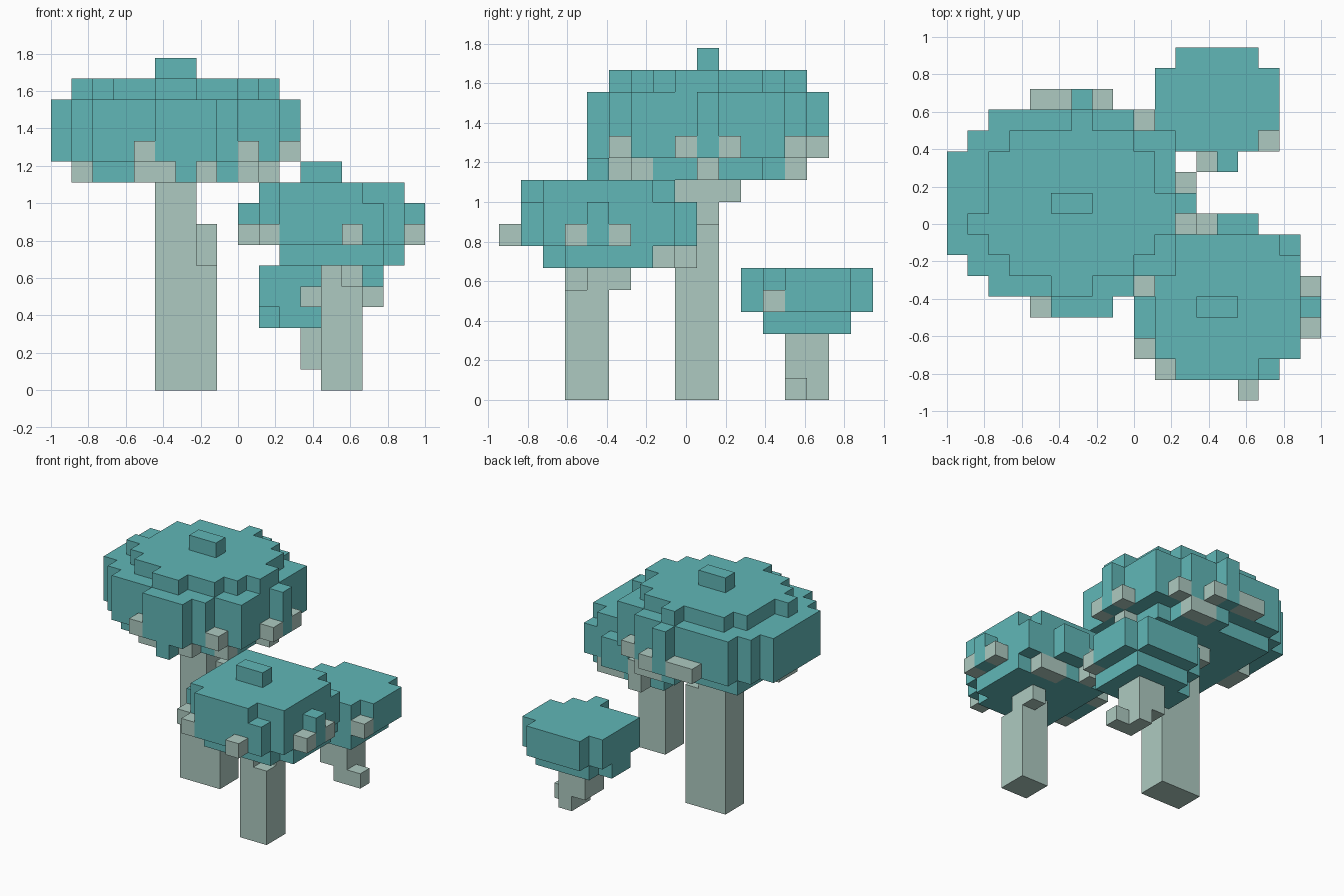
import bpy
import bmesh
from mathutils import Vector

default_cube = bpy.data.objects.get("Cube")
if default_cube:
    bpy.data.objects.remove(default_cube, do_unlink=True)

UNIT = 1 / 9                            # edge length of one block
ORIGIN = Vector((-1, -8.5 * UNIT, 0))   # corner of the block grid
owner = {}                              # grid cell -> part name
part_material = {}


def make_material(name, color):
    material = bpy.data.materials.new(name)
    material.use_nodes = True
    material.diffuse_color = color
    shader = material.node_tree.nodes["Principled BSDF"]
    shader.inputs["Base Color"].default_value = color
    shader.inputs["Roughness"].default_value = 0.9
    return material


teal = make_material("teal_cap", (0.119, 0.474, 0.474, 1))
pale = make_material("pale_stem", (0.423, 0.591, 0.533, 1))


def fill(part, material, bottom, top, *rectangles):
    """Fill grid rectangles (x start, x end, y start, y end) between two levels."""
    part_material[part] = material
    for x_start, x_end, y_start, y_end in rectangles:
        for x in range(x_start, x_end):
            for y in range(y_start, y_end):
                for z in range(bottom, top):
                    owner[x, y, z] = part


def spots(part, level, *places):
    """Place single pale blocks on one level."""
    fill(part, pale, level, level + 1, *[(x, x + 1, y, y + 1) for x, y in places])


def build(part):
    """Make one object from the exposed block faces of a part."""
    bm = bmesh.new()
    corners = {}

    def vertex(point):
        if point not in corners:
            corners[point] = bm.verts.new(ORIGIN + Vector(point) * UNIT)
        return corners[point]

    for cell in [c for c, name in owner.items() if name == part]:
        for axis in range(3):
            for side in (0, 1):
                neighbour = list(cell)
                neighbour[axis] += 2 * side - 1
                if tuple(neighbour) in owner:
                    continue
                u, v = (axis + 1) % 3, (axis + 2) % 3
                loop = []
                for du, dv in ((0, 0), (1, 0), (1, 1), (0, 1)):
                    point = list(cell)
                    point[axis] += side
                    point[u] += du
                    point[v] += dv
                    loop.append(vertex(tuple(point)))
                bm.faces.new(loop if side else loop[::-1])
    # Merge neighbouring coplanar squares into clean flat faces
    bmesh.ops.dissolve_limit(bm, angle_limit=0.01, verts=bm.verts, edges=bm.edges)
    mesh = bpy.data.meshes.new(part)
    bm.to_mesh(mesh)
    bm.free()
    mesh.materials.append(part_material[part])
    bpy.context.collection.objects.link(bpy.data.objects.new(part, mesh))


# Large mushroom: stem
fill("large_stem", pale, 0, 6, (5, 8, 8, 10))
fill("large_stem", pale, 6, 8, (5, 7, 8, 10), (7, 8, 9, 10))
fill("large_stem", pale, 8, 9, (5, 7, 8, 10))
fill("large_stem", pale, 9, 10, (5, 7, 8, 11))

# Large mushroom: under layer, broad cap, crown and knob
fill("large_cap", teal, 10, 11, (6, 7, 4, 14), (4, 8, 5, 13), (2, 9, 6, 13),
     (2, 10, 7, 12))
fill("large_cap", teal, 11, 14, (5, 8, 4, 14), (2, 9, 5, 14), (1, 11, 6, 13),
     (0, 11, 7, 12), (11, 12, 9, 10), (6, 7, 14, 15))
fill("large_cap", teal, 14, 15, (5, 7, 5, 13), (3, 9, 6, 13), (2, 10, 7, 12),
     (1, 11, 8, 9), (10, 11, 9, 10), (6, 7, 13, 14))
fill("large_cap", teal, 15, 16, (5, 7, 9, 10))

# Large mushroom: pale rim blocks
spots("large_spots", 10, (4, 5), (5, 5), (7, 5), (9, 6), (10, 9),
      (1, 8), (1, 9), (7, 13), (8, 13))
spots("large_spots", 11, (4, 4), (9, 5), (11, 8), (11, 10), (9, 13),
      (4, 14), (5, 14), (7, 14))

# Front mushroom: stem
fill("front_stem", pale, 0, 5, (13, 15, 3, 5))
fill("front_stem", pale, 5, 6, (13, 14, 3, 5), (14, 15, 4, 6))

# Front mushroom: cap, raised centre and knob
fill("front_cap", teal, 6, 7, (11, 16, 2, 8), (11, 17, 3, 7))
fill("front_cap", teal, 7, 9, (11, 16, 1, 8), (10, 17, 2, 8), (9, 10, 3, 5),
     (17, 18, 4, 5), (13, 15, 8, 9))
fill("front_cap", teal, 9, 10, (11, 15, 1, 8), (10, 16, 2, 8), (10, 17, 2, 7))
fill("front_cap", teal, 10, 11, (12, 14, 4, 5))

# Front mushroom: pale rim blocks
spots("front_spots", 6, (12, 8), (15, 7), (14, 7))
spots("front_spots", 7, (9, 2), (10, 1), (9, 5), (14, 0), (17, 3), (17, 5), (12, 8))

# Small mushroom: stem with a stepped foot
fill("small_stem", pale, 0, 1, (13, 15, 13, 14), (13, 14, 14, 15))
fill("small_stem", pale, 1, 3, (12, 14, 13, 15))

# Small mushroom: cap and pale rim blocks
fill("small_cap", teal, 3, 4, (11, 15, 12, 16), (10, 15, 13, 15))
fill("small_cap", teal, 4, 6, (10, 15, 12, 16), (10, 16, 13, 16), (11, 15, 16, 17),
     (13, 14, 11, 12))
spots("small_spots", 4, (12, 11), (15, 12))

for part_name in part_material:
    build(part_name)
